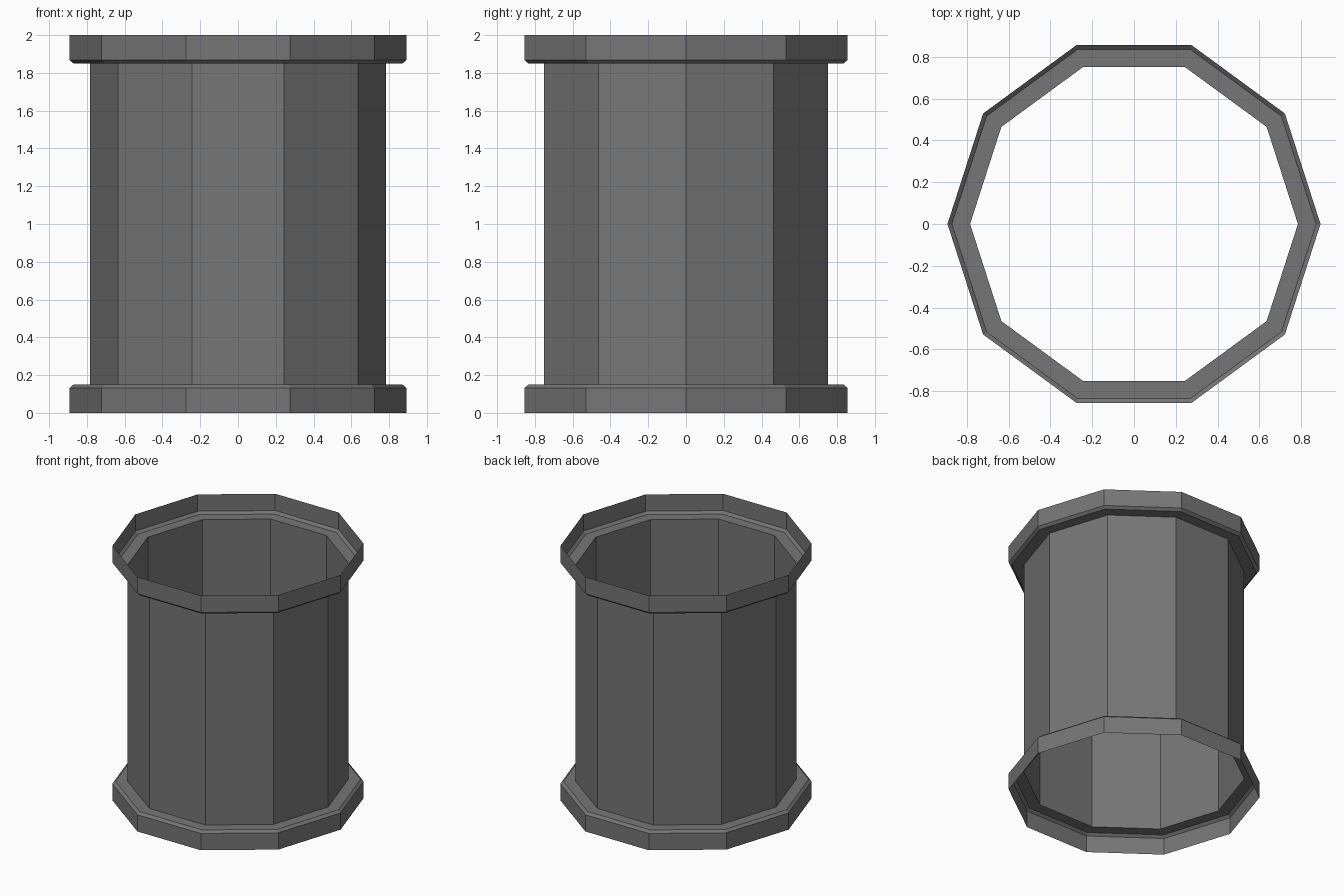
import bpy
import bmesh
from math import cos, sin, tau

cube = bpy.data.objects.get("Cube")
if cube:
    bpy.data.objects.remove(cube, do_unlink=True)

SIDES = 10
STRETCH_Y = 1.008

# One matte grey for the whole pipe
grey = bpy.data.materials.new("dark_grey")
grey.use_nodes = True
colour = (0.18, 0.18, 0.18, 1)
grey.diffuse_color = colour
grey.node_tree.nodes["Principled BSDF"].inputs["Base Color"].default_value = colour


def open_shell(name, profile):
    """Sweep a (radius, height) profile, bottom to top, around z as an open sheet."""
    bm = bmesh.new()
    rings = []
    for r, z in profile:
        rings.append([bm.verts.new((r * cos(tau * i / SIDES),
                                    r * sin(tau * i / SIDES) * STRETCH_Y, z))
                      for i in range(SIDES)])
    for low, high in zip(rings, rings[1:]):
        for i in range(SIDES):
            j = (i + 1) % SIDES
            bm.faces.new((low[i], low[j], high[j], high[i]))
    mesh = bpy.data.meshes.new(name)
    bm.to_mesh(mesh)
    bm.free()
    mesh.materials.append(grey)
    obj = bpy.data.objects.new(name, mesh)
    bpy.context.collection.objects.link(obj)
    return obj


# Thin-walled pipe with a chamfered collar at each end, mirrored about mid height
lower = [(0.892, 0), (0.892, 0.132), (0.871, 0.15), (0.784, 0.15)]
upper = [(r, 2 - z) for r, z in reversed(lower)]
open_shell("pipe_segment", lower + upper)
